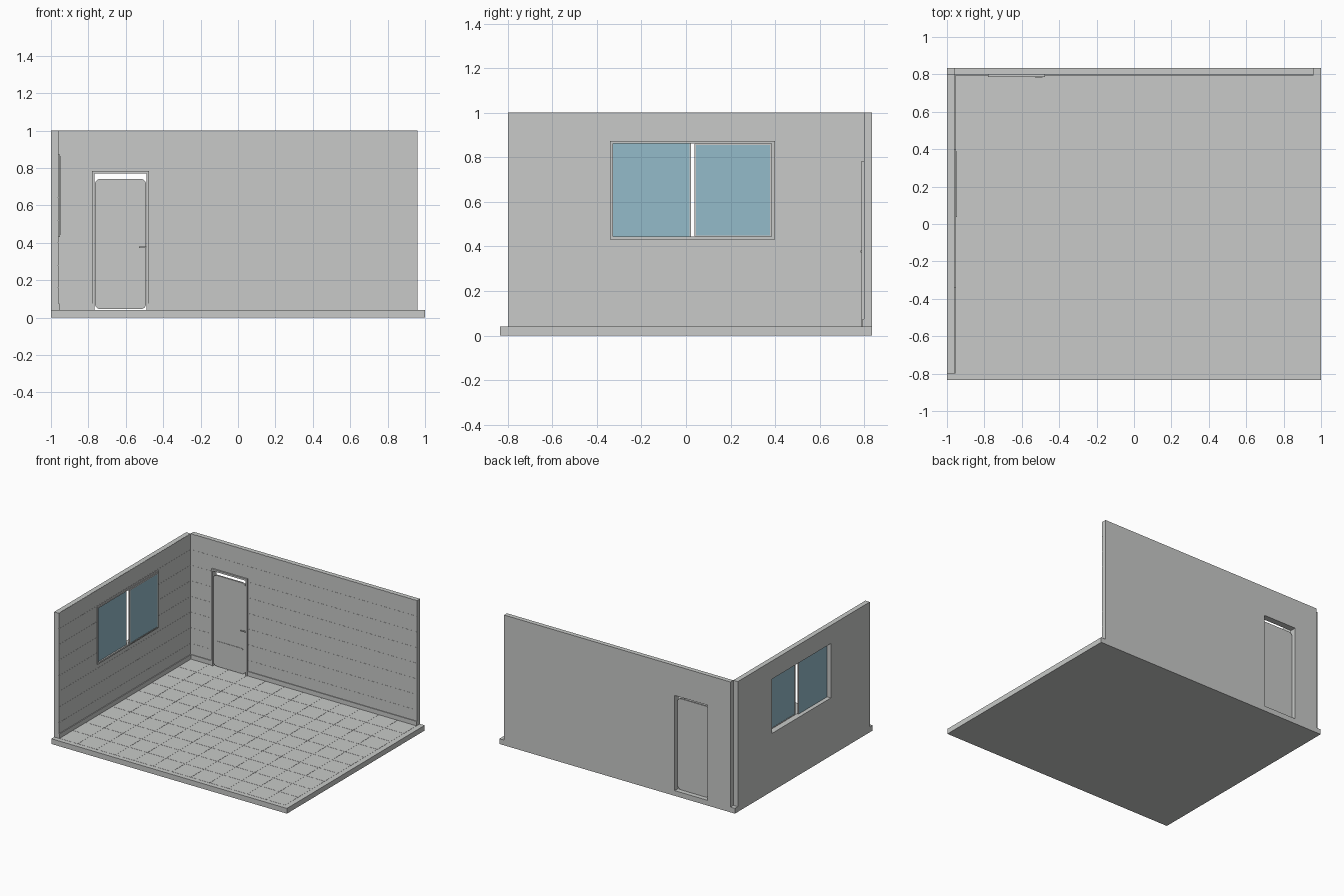
import bpy, bmesh, math

if "Cube" in bpy.data.objects:
    bpy.data.objects.remove(bpy.data.objects["Cube"])


def material(name, rgb):
    m = bpy.data.materials.new(name)
    m.diffuse_color = (*rgb, 1)
    m.use_nodes = True
    m.node_tree.nodes["Principled BSDF"].inputs["Base Color"].default_value = m.diffuse_color
    return m


GREY = material("warm_grey", (0.58, 0.59, 0.58))
GLASS = material("pale_blue_glass", (0.296, 0.497, 0.59))


def finish(name, bm, mat):
    bmesh.ops.recalc_face_normals(bm, faces=bm.faces)
    me = bpy.data.meshes.new(name)
    bm.to_mesh(me)
    bm.free()
    ob = bpy.data.objects.new(name, me)
    bpy.context.collection.objects.link(ob)
    me.materials.append(mat)
    return ob


def boxes(name, spans, mat=GREY):
    """One object from boxes given as (x0, x1, y0, y1, z0, z1)."""
    bm = bmesh.new()
    for x0, x1, y0, y1, z0, z1 in spans:
        vs = bmesh.ops.create_cube(bm, size=1)["verts"]
        for v in vs:
            v.co.x = x1 if v.co.x > 0 else x0
            v.co.y = y1 if v.co.y > 0 else y0
            v.co.z = z1 if v.co.z > 0 else z0
    return finish(name, bm, mat)


def around(rect, hole):
    """Pieces of a (u0, u1, z0, z1) rectangle left around a hole."""
    u0, u1, z0, z1 = rect
    a, b, c, d = hole
    if b <= u0 or a >= u1 or d <= z0 or c >= z1:
        return [rect]
    lo, hi = max(z0, c), min(z1, d)
    parts = [(u0, a, lo, hi), (b, u1, lo, hi), (u0, u1, z0, lo), (u0, u1, hi, z1)]
    return [p for p in parts if p[1] - p[0] > 1e-4 and p[3] - p[2] > 1e-4]


def rounded_plate(name, x0, x1, z0, z1, r, y0, y1):
    bm = bmesh.new()
    vs = []
    corners = [(x1 - r, z1 - r), (x0 + r, z1 - r), (x0 + r, z0 + r), (x1 - r, z0 + r)]
    for i, (cx, cz) in enumerate(corners):
        for k in range(7):
            a = math.pi / 2 * (i + k / 6)
            vs.append(bm.verts.new((cx + r * math.cos(a), y0, cz + r * math.sin(a))))
    f = bm.faces.new(vs)
    ext = bmesh.ops.extrude_face_region(bm, geom=[f])["geom"]
    for v in ext:
        if isinstance(v, bmesh.types.BMVert):
            v.co.y = y1
    return finish(name, bm, GREY)


def cut(ob, span):
    cutter = boxes(ob.name + "_cutter", [span])
    cutter.hide_render = True
    cutter.hide_viewport = True
    mod = ob.modifiers.new("opening", "BOOLEAN")
    mod.object = cutter
    mod.operation = "DIFFERENCE"
    mod.solver = "EXACT"


FLOOR, TOP = 0.04, 1.0
WX, WY = -0.962, 0.80            # inner wall faces
DOOR = (-0.768, -0.488, FLOOR, 0.77)
WINDOW = (-0.328, 0.387, 0.444, 0.861)
GAP, SKIN = 0.001, 0.001         # half joint width, cladding thickness

# Floor slab with square tiles
boxes("floor_slab", [(-1, 1, -0.835, 0.835, 0, FLOOR)])
boxes("floor_tiles", [(-0.96 + 0.16 * i + GAP, -0.80 + 0.16 * i - GAP,
                       -0.80 + 0.16 * j + GAP, -0.64 + 0.16 * j - GAP,
                       FLOOR, FLOOR + SKIN)
                      for i in range(12) for j in range(10)])

# Two walls with openings, leaving the outer corner notched
back = boxes("back_wall", [(WX, 0.96, WY, 0.835, FLOOR, TOP)])
cut(back, (DOOR[0], DOOR[1], 0.7, 0.9, FLOOR - 0.02, DOOR[3]))
side = boxes("side_wall", [(-1, WX, -0.80, 0.80, FLOOR, TOP)])
cut(side, (-1.1, -0.9, *WINDOW))

# Thin horizontal planks on the inner wall faces
back_planks, side_planks = [], []
for i in range(8):
    z0, z1 = FLOOR + 0.12 * i + GAP, FLOOR + 0.12 * (i + 1) - GAP
    for u0, u1, a, b in around((WX, 0.96, z0, z1), DOOR):
        back_planks.append((u0, u1, WY - SKIN, WY, a, b))
    for u0, u1, a, b in around((-0.80, 0.80, z0, z1), WINDOW):
        side_planks.append((WX, WX + SKIN, u0, u1, a, b))
boxes("back_planks", back_planks)
boxes("side_planks", side_planks)

# Baseboards
boxes("back_baseboard", [(WX, -0.78, WY - 0.007, WY, FLOOR, 0.075),
                         (-0.478, 0.96, WY - 0.007, WY, FLOOR, 0.075)])
boxes("side_baseboard", [(WX, WX + 0.007, -0.80, 0.793, FLOOR, 0.075)])

# Door frame, leaf, kick plate and handle
boxes("door_frame", [(u0, u1, 0.787, WY, a, b) for u0, u1, a, b in
                     around((-0.78, -0.476, FLOOR, 0.784), DOOR)])
rounded_plate("door_leaf", -0.765, -0.491, 0.045, 0.742, 0.03, 0.793, 0.806)
rounded_plate("kick_plate", -0.745, -0.511, 0.07, 0.24, 0.015, 0.790, 0.793)
boxes("door_handle", [(-0.53, -0.488, 0.783, 0.787, 0.373, 0.381),
                      (-0.504, -0.494, 0.787, 0.793, 0.373, 0.381)])

# Window frame and two sliding panes, with an open strip between them
boxes("window_frame", [(WX, -0.953, u0, u1, a, b) for u0, u1, a, b in
                       around((-0.34, 0.399, 0.432, 0.873), WINDOW)])
boxes("fixed_pane", [(-0.969, -0.964, -0.328, 0.016, 0.444, 0.861)], GLASS)
boxes("sliding_pane", [(-0.954, -0.949, 0.045, 0.378, 0.45, 0.855)], GLASS)
boxes("fixed_pane_edge", [(-0.97, -0.963, 0.016, 0.022, 0.444, 0.861)])
boxes("sliding_pane_frame", [(-0.956, -0.946, u0, u1, a, b) for u0, u1, a, b in
                             around((0.038, 0.387, 0.444, 0.861),
                                    (0.045, 0.378, 0.45, 0.855))])
